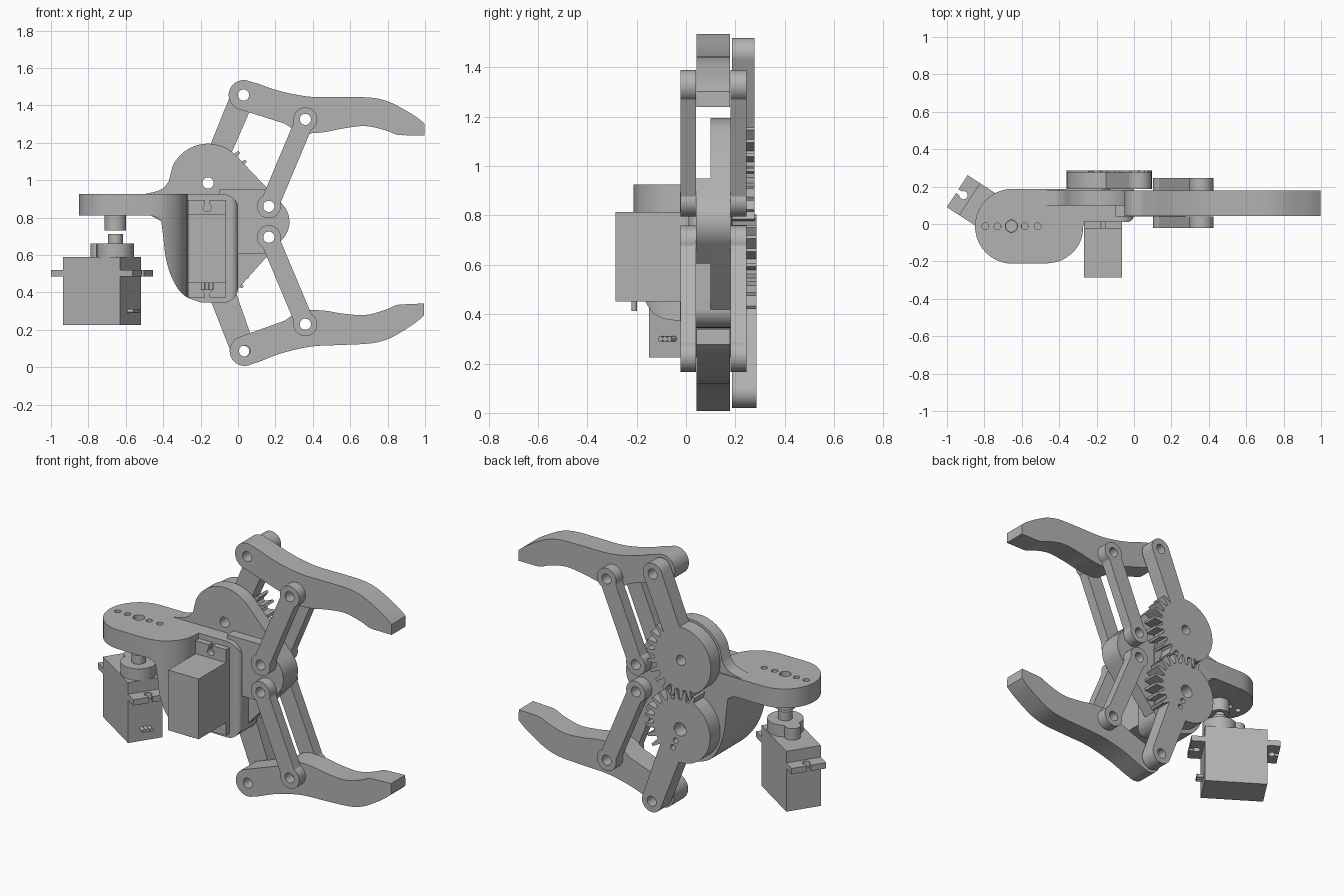
import bpy, math
from math import sin, cos, pi, radians
from mathutils import Matrix, Vector

cube = bpy.data.objects.get("Cube")
if cube:
    bpy.data.objects.remove(cube, do_unlink=True)

grey = bpy.data.materials.new("plain grey")
grey.use_nodes = True
grey.diffuse_color = (0.45, 0.45, 0.45, 1)
grey.node_tree.nodes["Principled BSDF"].inputs["Base Color"].default_value = grey.diffuse_color

FRONT = Matrix.Rotation(pi / 2, 4, 'X')   # outline (x, z), thickness along y
MID = 1.555                               # twice the height of the mirror plane


def arc(c, r, a, b, n=24):
    """Points on an arc, angles in degrees."""
    return [(c[0] + r * cos(radians(a + (b - a) * i / n)),
             c[1] + r * sin(radians(a + (b - a) * i / n))) for i in range(n + 1)]


def circle(c, r):
    return arc(c, r, 0, 345, 23)


def spline(pts, n=5):
    """Smooth curve through the points."""
    p = [Vector(q) for q in [pts[0]] + pts + [pts[-1]]]
    out = []
    for a, b, c, d in zip(p, p[1:], p[2:], p[3:]):
        for i in range(n):
            t = i / n
            out.append(tuple(0.5 * (2 * b + (c - a) * t + (2 * a - 5 * b + 4 * c - d) * t * t
                                    + (3 * b - a - 3 * c + d) * t ** 3)))
    return out + [tuple(pts[-1])]


def flip(pts):
    return [(x, MID - z) for x, z in pts]


def prism(name, loops, lo, hi, frame=None):
    """Solid from an outline followed by hole outlines."""
    cu = bpy.data.curves.new(name, 'CURVE')
    cu.dimensions, cu.fill_mode, cu.extrude = '2D', 'BOTH', (hi - lo) / 2
    for loop in loops:
        s = cu.splines.new('POLY')
        s.points.add(len(loop) - 1)
        for p, (x, y) in zip(s.points, loop):
            p.co = (x, y, 0, 1)
        s.use_cyclic_u = True
    cu.materials.append(grey)
    ob = bpy.data.objects.new(name, cu)
    bpy.context.collection.objects.link(ob)
    bpy.ops.object.select_all(action='DESELECT')
    ob.select_set(True)
    bpy.context.view_layer.objects.active = ob
    bpy.ops.object.convert(target='MESH')
    ob = bpy.context.view_layer.objects.active
    bpy.ops.object.mode_set(mode='EDIT')
    bpy.ops.mesh.select_all(action='SELECT')
    bpy.ops.mesh.remove_doubles(threshold=0.0001)
    bpy.ops.mesh.normals_make_consistent(inside=False)
    bpy.ops.object.mode_set(mode='OBJECT')
    mid = Matrix.Translation((0, 0, (lo + hi) / 2))
    ob.data.transform((frame or Matrix()) @ mid)
    bpy.ops.object.shade_smooth_by_angle(angle=radians(30))
    return ob


def plate(name, loops, y0, y1):
    return prism(name, loops, -y1, -y0, FRONT)


def rect(x0, y0, x1, y1):
    return [(x0, y0), (x1, y0), (x1, y1), (x0, y1)]


# Pivots of the upper half
GEAR, KNUCKLE, BASE, ELBOW = (-0.16, 0.985), (0.03, 1.455), (0.165, 0.86), (0.36, 1.325)
PIN = 0.03

# Back plate with the two gear seats and the link lobe
LOBE = (0.14, 0.777)
left_side = spline([(-0.41, 0.78), (-0.4, 0.7), (-0.385, 0.58), (-0.35, 0.47),
                    (-0.29, 0.385), (-0.2, 0.347)])
pins = [circle(BASE, PIN), flip(circle(BASE, PIN))]
plate("back_plate", [arc(LOBE, 0.135, -43, 43) + arc(GEAR, 0.21, 43, 155)
                     + spline([(-0.37, 0.995), (-0.41, 0.95), (-0.5, 0.925)])
                     + [(-0.5, 0.83)] + left_side + arc((-0.16, 0.555), 0.21, -95, -43),
                     circle(GEAR, PIN)] + pins, 0.1, 0.18)
plate("link_lobe", [arc(LOBE, 0.135, -43, 43)
                    + [(0.165, 0.95), (-0.1, 0.95), (-0.1, 0.605), (0.165, 0.605)]] + pins,
      0.04, 0.1)

# Servo housing and wrist platform: plan shape cut by the front shape
plan = (arc((-0.65, -0.012), 0.2, 90, 270) + spline([(-0.47, -0.212), (-0.39, -0.195),
        (-0.32, -0.145), (-0.28, -0.075), (-0.27, 0.01)]) + arc((-0.04, 0.05), 0.04, -90, 0, 8)
        + [(0, 0.185)])
holes = [circle((x, -0.012), r) for x, r in
         [(-0.795, 0.018), (-0.73, 0.018), (-0.655, 0.033), (-0.585, 0.018), (-0.515, 0.018)]]
housing = prism("housing_and_platform", [plan] + holes, 0.3, 1.0)
profile = ([(-0.9, 0.925)] + arc((-0.08, 0.845), 0.08, 90, 0, 10)
           + arc((-0.08, 0.425), 0.08, 0, -90, 10) + left_side[::-1]
           + [(-0.425, 0.797), (-0.46, 0.81), (-0.9, 0.81)])
cutter = plate("housing_cutter", [profile], -0.4, 0.4)
cut = housing.modifiers.new("shape", 'BOOLEAN')
cut.operation, cut.object, cut.solver = 'INTERSECT', cutter, 'EXACT'
bpy.ops.object.select_all(action='DESELECT')
housing.select_set(True)
bpy.context.view_layer.objects.active = housing
bpy.ops.object.modifier_apply(modifier="shape")
bpy.ops.object.shade_smooth_by_angle(angle=radians(30))
bpy.data.objects.remove(cutter, do_unlink=True)


def gear_lever(tip, phase):
    """Sector gear that runs into a straight lever."""
    gx, gz = GEAR
    a = math.degrees(math.atan2(tip[1] - gz, tip[0] - gx))
    pts = arc(tip, 0.065, a - 90, a + 90) + arc(GEAR, 0.2, a + 19, 245, 30)
    for k in range(11):
        mid = 255 + phase + 15 * k
        for off, r in [(-4.9, 0.178), (-1.8, 0.235), (1.8, 0.235), (4.9, 0.178)]:
            pts += arc(GEAR, r, mid + off, mid + off, 1)[:1]
    return pts


# Sector gears with levers
low_tip = (0.03, 1.47)
plate("upper_gear_lever", [gear_lever(KNUCKLE, 0), circle(GEAR, PIN), circle(KNUCKLE, PIN)],
      0.187, 0.277)
horn_holes = [circle((GEAR[0] + 0.37 * d, GEAR[1] + 0.93 * d), 0.016) for d in (0.08, 0.13)]
plate("lower_gear_lever", [flip(p) for p in [gear_lever(low_tip, -7.5), circle(GEAR, 0.04),
                                             circle(low_tip, PIN)] + horn_holes], 0.187, 0.285)

# Parallel links, front and back of the fingers
a = math.degrees(math.atan2(ELBOW[1] - BASE[1], ELBOW[0] - BASE[0]))
link = [arc(ELBOW, 0.064, a - 128, a + 128) + arc(BASE, 0.064, a + 52, a + 308),
        circle(ELBOW, PIN), circle(BASE, PIN)]
for side, y0, y1 in [("front", -0.022, 0.04), ("back", 0.18, 0.245)]:
    plate("upper_link_" + side, link, y0, y1)
    plate("lower_link_" + side, [flip(p) for p in link], y0, y1)

# Fingers
finger = [arc(KNUCKLE, 0.08, 65, 247)
          + [(0.25, 1.302)] + spline([(0.31, 1.262), (0.36, 1.25), (0.465, 1.257), (0.56, 1.276),
                                      (0.68, 1.289), (0.786, 1.267), (0.85, 1.243), (0.9, 1.24)])
          + [(0.997, 1.24)]
          + spline([(0.997, 1.303), (0.947, 1.342), (0.866, 1.39), (0.79, 1.425), (0.7, 1.442),
                    (0.55, 1.444), (0.385, 1.446), (0.225, 1.476), (0.107, 1.516)]),
          circle(KNUCKLE, PIN), circle(ELBOW, PIN)]


def swing(pts, t):
    return [(ELBOW[0] + (x - ELBOW[0]) * cos(t) - (z - ELBOW[1]) * sin(t),
             ELBOW[1] + (x - ELBOW[0]) * sin(t) + (z - ELBOW[1]) * cos(t)) for x, z in pts]


plate("upper_finger", finger, 0.043, 0.178)
plate("lower_finger", [flip(swing(p, -0.04)) for p in finger], 0.043, 0.178)


def servo(name, frame):
    """Small servo; shaft along local z, offset along local x."""
    prism(name + "_case", [rect(-0.182, -0.102, 0.182, 0.102)], 0, 0.365, frame)
    notch = [(0.26, -0.012)] + arc((0.22, 0), 0.022, -35, -325, 16) + [(0.26, 0.012)]
    right = [(0.26, -0.102)] + notch + [(0.26, 0.102)]
    prism(name + "_flange", [right + [(-x, -y) for x, y in right]], 0.26, 0.295, frame)
    prism(name + "_turret", [circle((0.085, 0), 0.1)], 0.365, 0.435, frame)
    prism(name + "_idler_boss", [circle((-0.02, 0), 0.045)], 0.365, 0.435, frame)
    prism(name + "_shaft", [circle((0.085, 0), 0.04)], 0.435, 0.487, frame)
    for i in (-1, 0, 1):
        wire = Matrix.Translation((0.18, 0.022 * i, 0.075)) @ Matrix.Rotation(pi / 2, 4, 'Y')
        prism(f"{name}_wire_{i + 2}", [circle((0, 0), 0.011)], 0, 0.04, frame @ wire)


# Grip servo lies in the housing, wrist servo hangs below the platform
servo("grip_servo", Matrix(((0, -1, 0, -0.165), (0, 0, 1, -0.285),
                            (-1, 0, 0, 0.633), (0, 0, 0, 1))))
servo("wrist_servo", Matrix.Translation((-0.727, 0.034, 0.225)) @ Matrix.Rotation(radians(-33), 4, 'Z'))
prism("wrist_hub", [circle((-0.656, -0.012), 0.058), circle((-0.656, -0.012), 0.03)], 0.73, 0.811)
